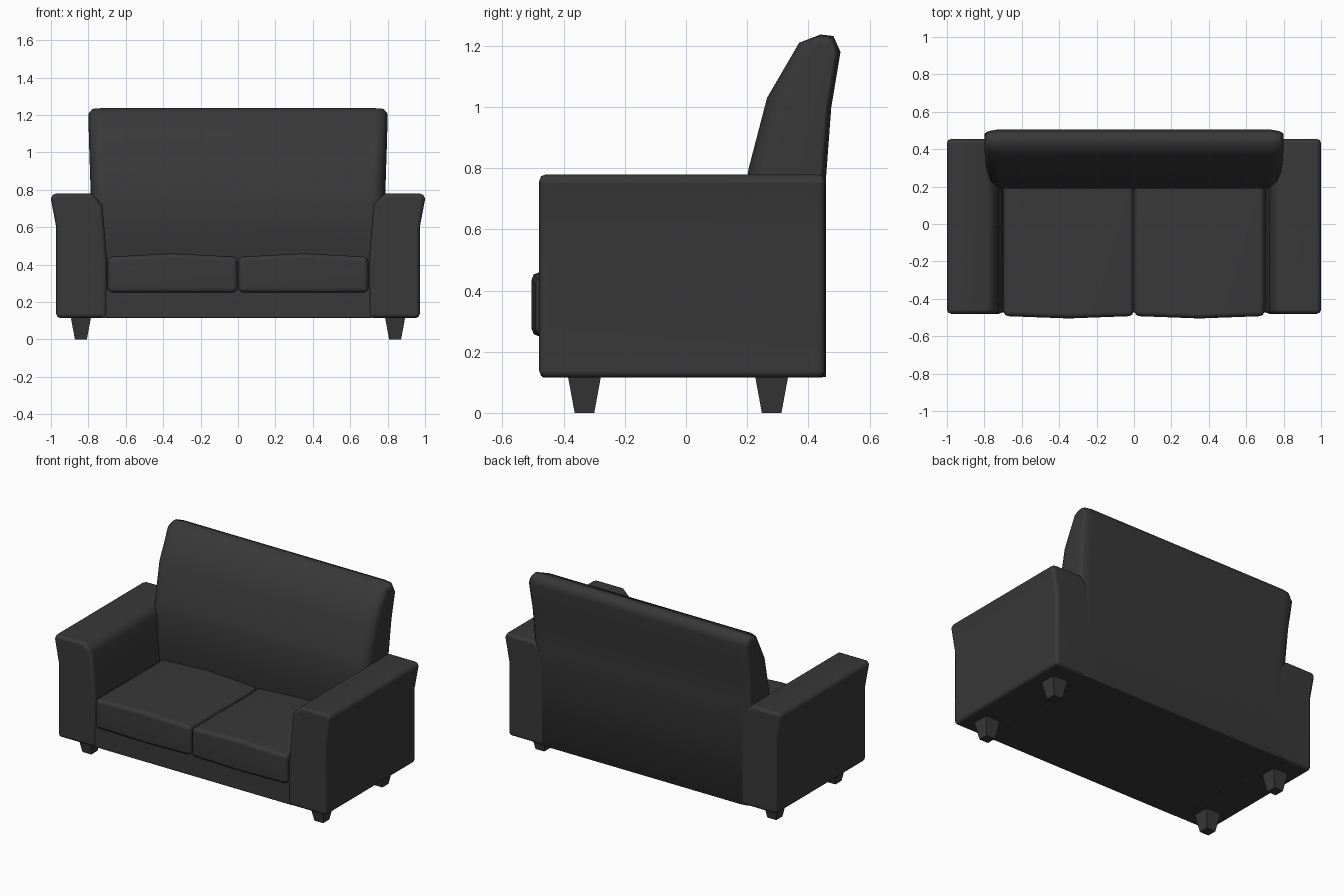
import bpy, bmesh, math

if "Cube" in bpy.data.objects:
    bpy.data.objects.remove(bpy.data.objects["Cube"])

leather = bpy.data.materials.new("charcoal leather")
leather.diffuse_color = (0.04, 0.04, 0.04, 1)
leather.use_nodes = True
leather.node_tree.nodes["Principled BSDF"].inputs["Base Color"].default_value = leather.diffuse_color


def loft(rings):
    """Skin a list of equal-length point rings and cap both ends."""
    bm = bmesh.new()
    loops = [[bm.verts.new(p) for p in ring] for ring in rings]
    n = len(loops[0])
    for a, b in zip(loops, loops[1:]):
        for i in range(n):
            j = (i + 1) % n
            bm.faces.new((a[i], a[j], b[j], b[i]))
    bm.faces.new(loops[0])
    bm.faces.new(loops[-1])
    return bm


def finish(bm, name, mirror=False, bevel=0.0, smooth=True):
    bmesh.ops.recalc_face_normals(bm, faces=bm.faces)
    me = bpy.data.meshes.new(name)
    bm.to_mesh(me)
    bm.free()
    me.materials.append(leather)
    ob = bpy.data.objects.new(name, me)
    bpy.context.collection.objects.link(ob)
    if smooth:
        for o in bpy.context.selected_objects:
            o.select_set(False)
        ob.select_set(True)
        bpy.context.view_layer.objects.active = ob
        me.shade_smooth()
    if mirror:
        m = ob.modifiers.new("mirror", 'MIRROR')
        m.use_mirror_merge = False
    if bevel:
        b = ob.modifiers.new("bevel", 'BEVEL')
        b.width = bevel
        b.segments = 2
        b.limit_method = 'ANGLE'
        b.angle_limit = math.radians(60)
    if smooth:
        w = ob.modifiers.new("even shading", 'WEIGHTED_NORMAL')
        w.keep_sharp = True
    return ob


def extrude_y(profile, y0, y1):
    return loft([[(x, y, z) for x, z in profile] for y in (y0, y1)])


# flared armrests
arm = [(0.70, 0.115), (0.972, 0.115), (0.972, 0.60), (1.0, 0.75), (0.995, 0.78),
       (0.785, 0.78), (0.725, 0.72), (0.70, 0.42)]
finish(extrude_y(arm, -0.48, 0.455), "armrest", mirror=True, bevel=0.022)

# base under the cushions
base = [(-0.72, 0.115), (0.72, 0.115), (0.72, 0.27), (-0.72, 0.27)]
finish(extrude_y(base, -0.472, 0.45), "base", bevel=0.008)

# backrest: side profile (y, z, front/rear/top inset weights), rounded at the ends
back = [(0.19, 0.118, 1, 0), (0.19, 0.70, 1, 0), (0.205, 0.80, 1, 0), (0.265, 1.03, 1, 0),
        (0.37, 1.21, 0.6, 0.6), (0.44, 1.237, 0, 1), (0.482, 1.232, -0.2, 1),
        (0.505, 1.18, -0.3, 0.2), (0.475, 1.00, -0.3, 0), (0.457, 0.76, -0.3, 0),
        (0.457, 0.118, -0.3, 0)]


def back_ring(side, inset, dy, dz):
    ring = []
    for y, z, wy, wz in back:
        half = 0.785 + 0.015 * min(max((z - 0.78) / 0.35, 0), 1)
        ring.append((side * (half - inset), y + dy * wy, z - dz * wz))
    return ring


ends = [(0, 0.075, 0.03), (0.022, 0.028, 0.004), (0.07, 0, 0)]
rings = [back_ring(-1, *e) for e in ends] + [back_ring(1, *e) for e in reversed(ends)]
finish(loft(rings), "backrest")

# seat cushions with a slight crown on top and front
x_mid = 0.35
cushion = extrude_y([(0.003, 0.25), (0.697, 0.25), (0.697, 0.442), (0.003, 0.442)], -0.492, 0.24)
bmesh.ops.bisect_plane(cushion, geom=cushion.verts[:] + cushion.edges[:] + cushion.faces[:],
                       plane_co=(x_mid, 0, 0), plane_no=(1, 0, 0))
for v in cushion.verts:
    if abs(v.co.x - x_mid) < 0.01:
        if v.co.z > 0.4:
            v.co.z += 0.018
        if v.co.y < 0:
            v.co.y -= 0.013
finish(cushion, "seat_cushion", mirror=True, bevel=0.025)

# tapered square legs
for name, cy in (("front_leg", -0.332), ("rear_leg", 0.28)):
    leg = loft([[(0.84 + sx * h, cy + sy * h, z) for sx, sy in ((-1, -1), (1, -1), (1, 1), (-1, 1))]
                for h, z in ((0.032, 0.0), (0.055, 0.125))])
    finish(leg, name, mirror=True, smooth=False)
